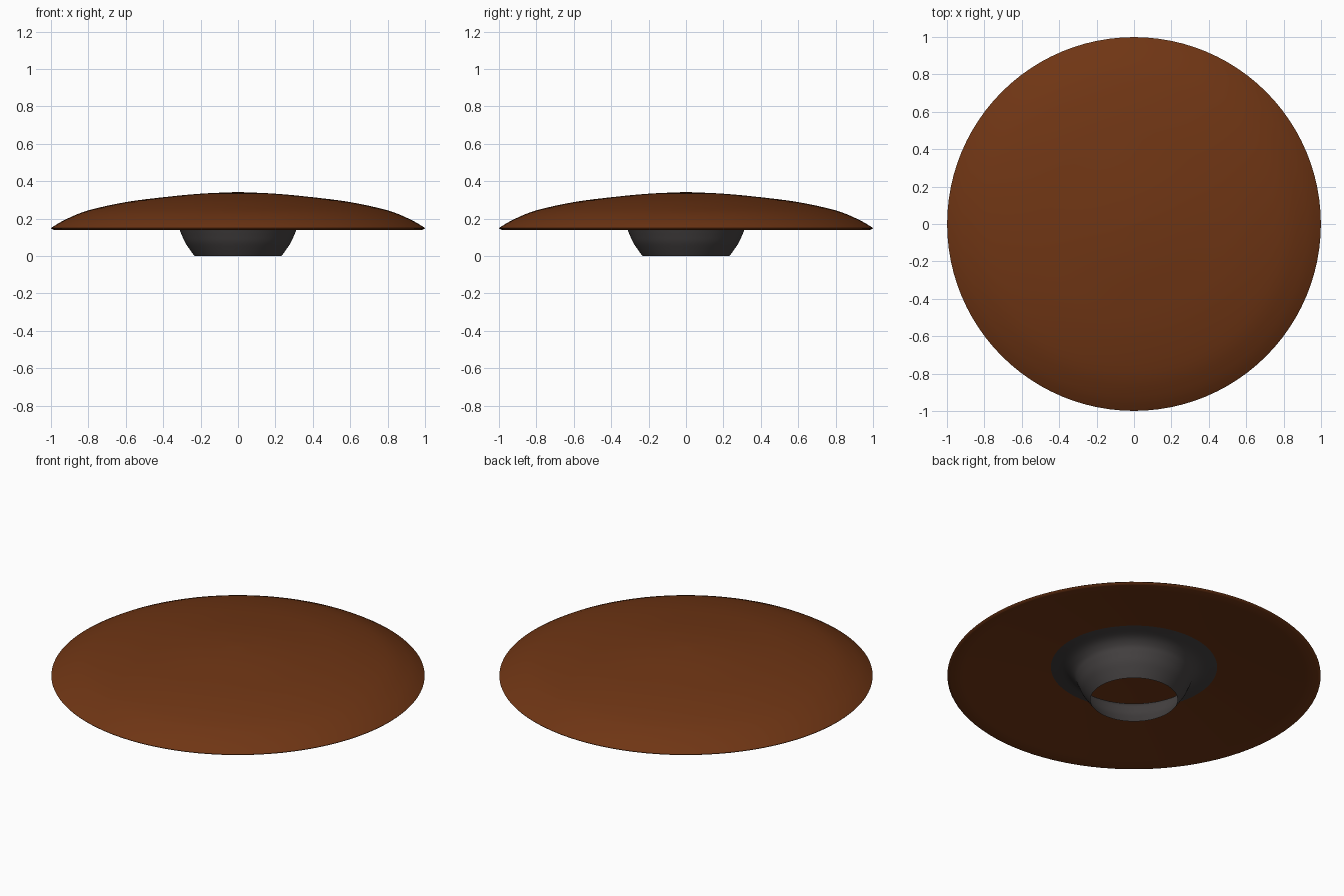
import bpy, bmesh, math
from mathutils.geometry import interpolate_bezier

if "Cube" in bpy.data.objects:
    bpy.data.objects.remove(bpy.data.objects["Cube"])


def smooth_profile(pts, steps=4):
    # Catmull-Rom style curve through the (radius, height) points
    from mathutils import Vector
    p = [Vector((r, 0, z)) for r, z in pts]
    out = []
    for i in range(len(p) - 1):
        a, b = p[i], p[i + 1]
        ta = (b - p[i - 1]) / 6 if i > 0 else (b - a) / 3
        tb = (p[i + 2] - a) / 6 if i + 2 < len(p) else (b - a) / 3
        out += interpolate_bezier(a, a + ta, b - tb, b, steps + 1)[:-1]
    return [(v.x, v.z) for v in out] + [pts[-1]]


def lathe(name, profile, color, segments=96, angle=40):
    bm = bmesh.new()
    rings = []
    for r, z in profile:
        n = 1 if r < 1e-5 else segments
        rings.append([bm.verts.new((r * math.cos(2 * math.pi * k / n),
                                    r * math.sin(2 * math.pi * k / n), z)) for k in range(n)])
    for a, b in zip(rings, rings[1:]):
        for k in range(segments):
            j = (k + 1) % segments
            quad = [a[k % len(a)], a[j % len(a)], b[j % len(b)], b[k % len(b)]]
            bm.faces.new(list(dict.fromkeys(quad)))
    bmesh.ops.recalc_face_normals(bm, faces=bm.faces)
    me = bpy.data.meshes.new(name)
    bm.to_mesh(me)
    bm.free()
    ob = bpy.data.objects.new(name, me)
    bpy.context.collection.objects.link(ob)
    mat = bpy.data.materials.new(name + "_color")
    mat.diffuse_color = color
    mat.use_nodes = True
    mat.node_tree.nodes["Principled BSDF"].inputs["Base Color"].default_value = mat.diffuse_color
    me.materials.append(mat)
    bpy.ops.object.select_all(action='DESELECT')
    ob.select_set(True)
    bpy.context.view_layer.objects.active = ob
    bpy.ops.object.shade_smooth_by_angle(angle=math.radians(angle))
    return ob


# Domed brown cap with a shallow hollow underside
dome = smooth_profile([(0, 0.342), (0.2, 0.333), (0.4, 0.314), (0.6, 0.288),
                       (0.8, 0.244), (0.92, 0.196), (0.99, 0.156), (0.998, 0.147), (0.985, 0.14)])
underside = smooth_profile([(0.985, 0.14), (0.7, 0.175), (0.445, 0.202), (0.2, 0.222), (0, 0.228)])
lathe("cap", dome + underside[1:], (0.16, 0.036, 0.007, 1))

# Dark open foot collar, flaring out against the underside
collar = smooth_profile([(0.233, 0.0), (0.258, 0.035), (0.284, 0.075), (0.304, 0.12),
                         (0.322, 0.155), (0.365, 0.185), (0.445, 0.201)])
lathe("foot_collar", collar, (0.06, 0.054, 0.054, 1))
